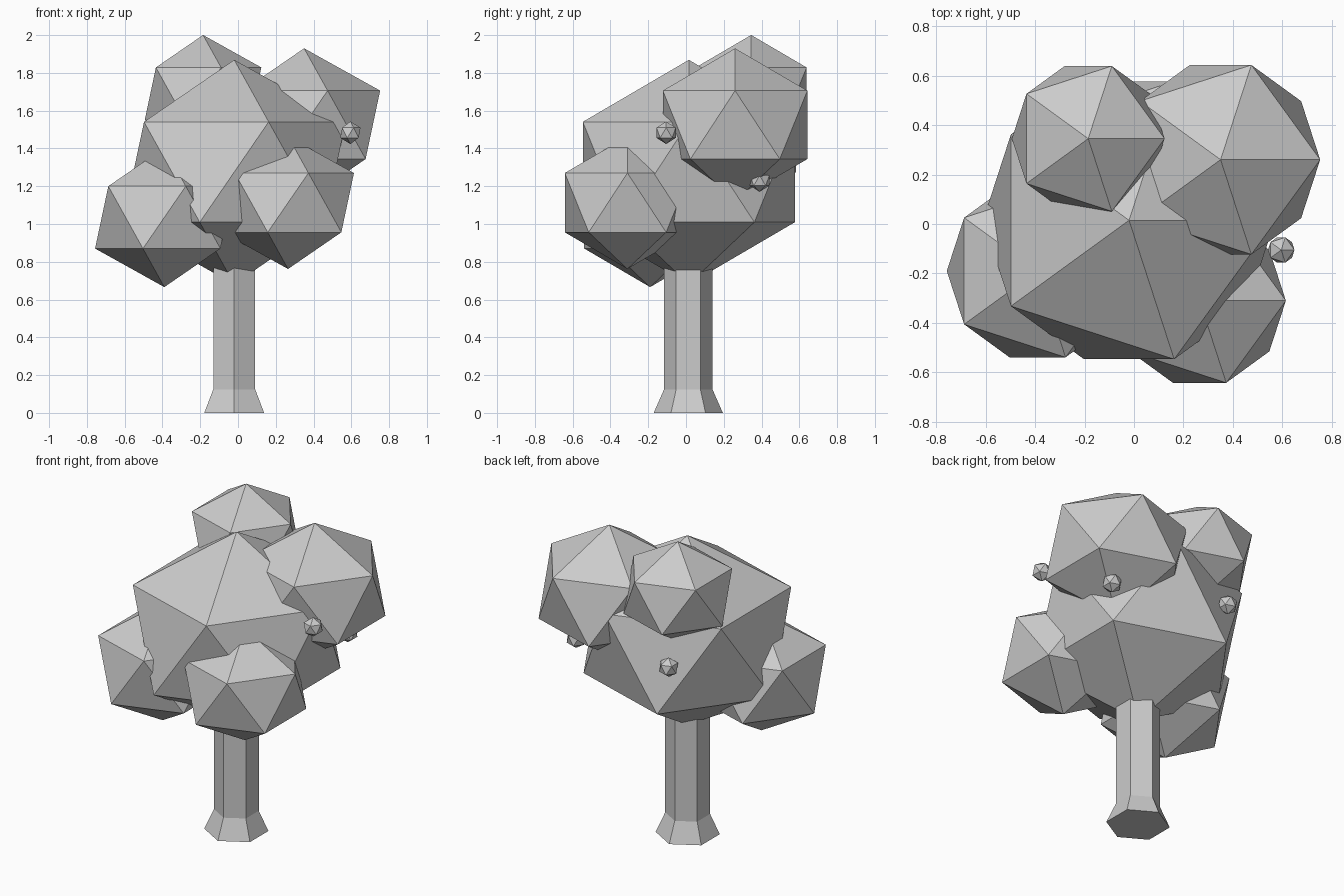
import bpy, bmesh
from mathutils import Matrix

if "Cube" in bpy.data.objects:
    bpy.data.objects.remove(bpy.data.objects["Cube"])

grey = bpy.data.materials.new("plain grey")
grey.diffuse_color = (0.6, 0.6, 0.6, 1)
grey.use_nodes = True
grey.node_tree.nodes["Principled BSDF"].inputs["Base Color"].default_value = grey.diffuse_color


def finish(bm, name):
    mesh = bpy.data.meshes.new(name)
    bm.to_mesh(mesh)
    bm.free()
    mesh.materials.append(grey)
    obj = bpy.data.objects.new(name, mesh)
    bpy.context.collection.objects.link(obj)
    return obj


def ball(name, centre, radius, squash=1.0):
    """Twenty-sided ball, flattened along z."""
    bm = bmesh.new()
    bmesh.ops.create_icosphere(
        bm, subdivisions=1, radius=radius,
        matrix=Matrix.Translation(centre) @ Matrix.Diagonal((1, 1, squash, 1)))
    finish(bm, name)


# Trunk: straight hexagonal post with a flared foot
bm = bmesh.new()
bmesh.ops.create_cone(bm, cap_ends=True, segments=6, radius1=0.183, radius2=0.128,
                      depth=0.125, matrix=Matrix.Translation((-0.02, 0.012, 0.0625)))
top = max(bm.faces, key=lambda f: f.calc_center_median().z)
post = bmesh.ops.extrude_face_region(bm, geom=[top])["geom"]
bmesh.ops.delete(bm, geom=[top], context='FACES_ONLY')
for v in post:
    if isinstance(v, bmesh.types.BMVert):
        v.co.z = 0.85
bmesh.ops.recalc_face_normals(bm, faces=bm.faces)
finish(bm, "trunk")

# Foliage clumps
clumps = {
    "foliage_main": ((-0.02, 0.015, 1.275), 0.66),
    "foliage_back_right": ((0.35, 0.26, 1.525), 0.45),
    "foliage_back_left": ((-0.185, 0.345, 1.69), 0.345),
    "foliage_front_left": ((-0.39, -0.19, 1.035), 0.41),
    "foliage_front_right": ((0.265, -0.31, 1.113), 0.39),
}
for name, (centre, radius) in clumps.items():
    ball(name, centre, radius, 0.9)

# Fruit
for i, centre in enumerate([(0.595, -0.105, 1.483), (0.49, 0.39, 1.23), (-0.25, 0.53, 1.30)]):
    ball(f"fruit_{i + 1}", centre, 0.06)
